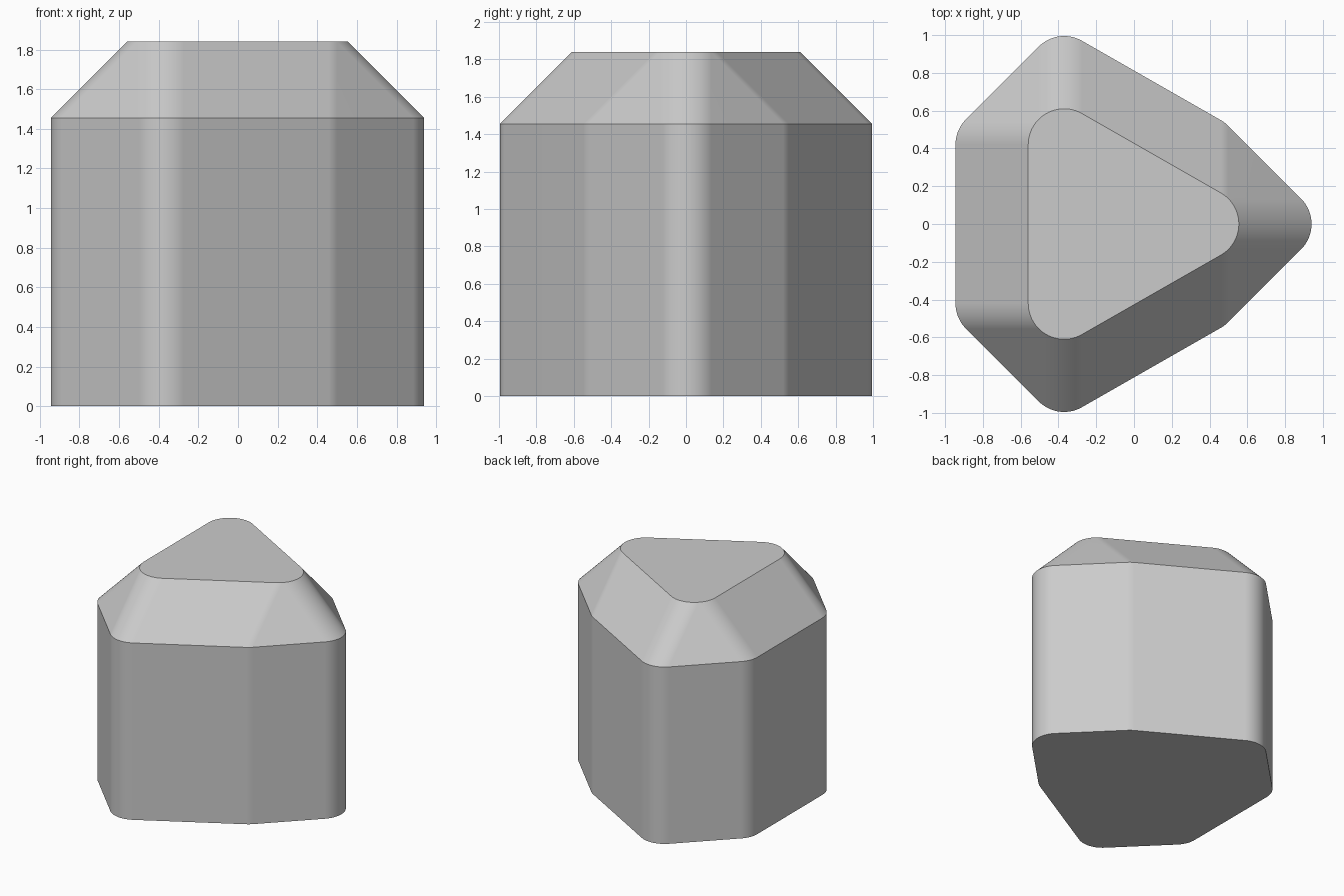
import bpy, bmesh
from math import radians, cos, sin
from mathutils import Vector

cube = bpy.data.objects.get("Cube")
if cube:
    bpy.data.objects.remove(cube, do_unlink=True)

RADIUS, FLARE = 0.19, 0.385          # corner rounding, outward reach of the slope
SHOULDER, TOP = 1.455, 1.84
STEP = 5                             # degrees per corner facet
CORNERS = [((0.365, 0), -60), ((-0.37, 0.42), 60), ((-0.37, -0.42), 180)]

# Outline: each rim point of the rounded triangle is paired with its pushed-out
# shoulder point; the push turns by a quarter at every diagonal direction.
pairs = []
for centre, start in CORNERS:
    for angle in range(start, start + 120 + STEP, STEP):
        a = radians(angle)
        rim = Vector(centre) + RADIUS * Vector((cos(a), sin(a)))
        quarter = (angle + 45) // 90
        pushes = [quarter - 1, quarter] if (angle + 45) % 90 == 0 else [quarter]
        for q in pushes:
            out = Vector((cos(radians(90 * q)), sin(radians(90 * q))))
            pairs.append((rim, rim + FLARE * out))

# Body: foot, shoulder and rim loops joined by walls
bm = bmesh.new()
foot = [bm.verts.new((*p, 0)) for _, p in pairs]
shoulder = [bm.verts.new((*p, SHOULDER)) for _, p in pairs]
rim = [bm.verts.new((*p, TOP)) for p, _ in pairs]
for low, high in ((foot, shoulder), (shoulder, rim)):
    for i in range(len(pairs)):
        j = (i + 1) % len(pairs)
        bm.faces.new((low[i], low[j], high[j], high[i]))
bm.faces.new(rim)
bm.faces.new(foot[::-1])
bmesh.ops.remove_doubles(bm, verts=bm.verts[:], dist=0.0001)
bmesh.ops.recalc_face_normals(bm, faces=bm.faces[:])

mesh = bpy.data.meshes.new("keycap_body")
bm.to_mesh(mesh)
bm.free()
body = bpy.data.objects.new("rounded_body", mesh)
mesh.name = "rounded_body"
bpy.context.collection.objects.link(body)

# Plain grey material
grey = bpy.data.materials.new("light_grey")
grey.use_nodes = True
colour = (0.6, 0.6, 0.6, 1)
grey.diffuse_color = colour
grey.node_tree.nodes["Principled BSDF"].inputs["Base Color"].default_value = colour
mesh.materials.append(grey)

# Smooth corners, crisp rims, flat walls
bpy.ops.object.select_all(action="DESELECT")
body.select_set(True)
bpy.context.view_layer.objects.active = body
bpy.ops.object.shade_smooth_by_angle(angle=radians(30))
weighted = body.modifiers.new("flat_walls", "WEIGHTED_NORMAL")
weighted.keep_sharp = True
